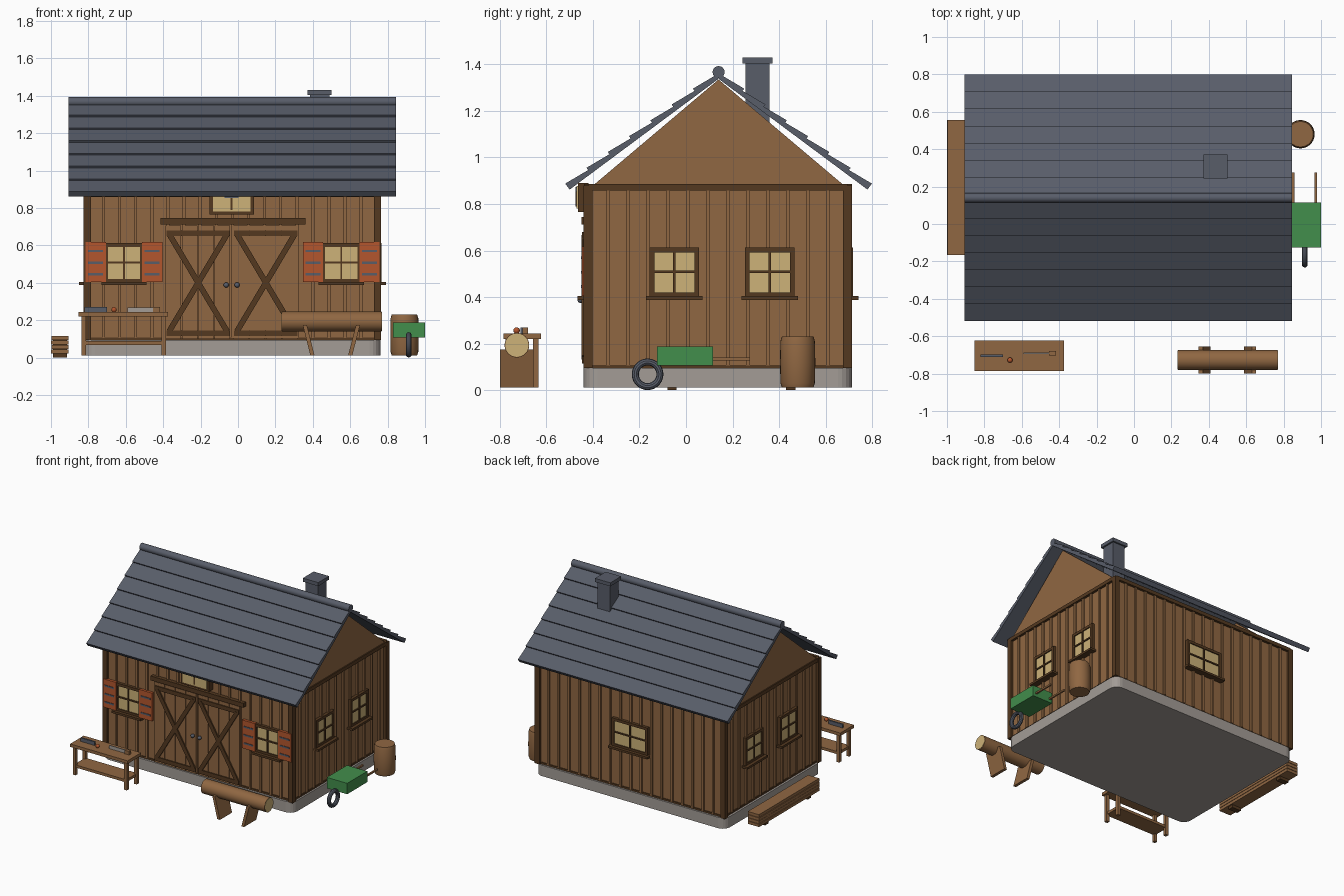
import bpy, bmesh, math
from mathutils import Vector, Matrix

if "Cube" in bpy.data.objects:
    bpy.data.objects.remove(bpy.data.objects["Cube"])

def material(name, rgb):
    m = bpy.data.materials.new(name)
    lin = [((c / 255 + 0.055) / 1.055) ** 2.4 for c in rgb]
    m.diffuse_color = (*lin, 1)
    m.use_nodes = True
    m.node_tree.nodes["Principled BSDF"].inputs["Base Color"].default_value = m.diffuse_color
    return m

WOOD = material("brown wood", (144, 103, 66))
DARK = material("dark wood trim", (84, 57, 32))
SLATE = material("slate grey", (88, 93, 105))
CREAM = material("warm cream", (205, 178, 120))
RUST = material("rust orange", (180, 86, 45))
GREEN = material("green paint", (66, 142, 76))
STONE = material("pale stone", (163, 156, 150))

def finish(name, bm, mat, smooth=False):
    bmesh.ops.recalc_face_normals(bm, faces=bm.faces)
    me = bpy.data.meshes.new(name)
    bm.to_mesh(me)
    bm.free()
    me.materials.append(mat)
    ob = bpy.data.objects.new(name, me)
    bpy.context.collection.objects.link(ob)
    if smooth:
        bpy.context.view_layer.objects.active = ob
        ob.select_set(True)
        bpy.ops.object.shade_smooth_by_angle(angle=math.radians(35))
        ob.select_set(False)
    return ob

def add_box(bm, b):
    x0, x1, y0, y1, z0, z1 = b
    M = Matrix.Translation(((x0 + x1) / 2, (y0 + y1) / 2, (z0 + z1) / 2)) @ Matrix.Diagonal((abs(x1 - x0), abs(y1 - y0), abs(z1 - z0), 1))
    bmesh.ops.create_cube(bm, size=1, matrix=M)

def boxes(name, mat, *bs):
    bm = bmesh.new()
    for b in bs:
        add_box(bm, b)
    return finish(name, bm, mat)

def prism(name, mat, pts, axis, a, b):
    """Extrude a 2D profile along x (points are y,z) or y (points are x,z)."""
    bm = bmesh.new()
    f = bm.faces.new([bm.verts.new((a, p, q) if axis == 'x' else (p, a, q)) for p, q in pts])
    r = bmesh.ops.extrude_face_region(bm, geom=[f])
    d = Vector((b - a, 0, 0)) if axis == 'x' else Vector((0, b - a, 0))
    bmesh.ops.translate(bm, vec=d, verts=[v for v in r['geom'] if isinstance(v, bmesh.types.BMVert)])
    return finish(name, bm, mat)

def rod_x(name, mat, x0, x1, y, z, r, seg=24):
    bm = bmesh.new()
    M = Matrix.Translation(((x0 + x1) / 2, y, z)) @ Matrix.Rotation(math.pi / 2, 4, 'Y')
    bmesh.ops.create_cone(bm, cap_ends=True, segments=seg, radius1=r, radius2=r, depth=x1 - x0, matrix=M)
    return finish(name, bm, mat, True)

def ball(name, mat, loc, r):
    bm = bmesh.new()
    bmesh.ops.create_uvsphere(bm, u_segments=16, v_segments=10, radius=r, matrix=Matrix.Translation(loc))
    return finish(name, bm, mat, True)

# ---- building shell ----
XL, XR, YF, YB, YC = -0.805, 0.745, -0.42, 0.695, 0.14

def on_wall(side, u0, u1, z0, z1, d0, d1):
    """Box on a wall: u runs along it, d points outward."""
    return {'front': (u0, u1, YF - d1, YF - d0, z0, z1), 'back': (u0, u1, YB + d0, YB + d1, z0, z1),
            'right': (XR + d0, XR + d1, u0, u1, z0, z1), 'left': (XL - d1, XL - d0, u0, u1, z0, z1)}[side]

bm = bmesh.new()
add_box(bm, (-0.825, 0.763, -0.44, 0.713, 0.012, 0.094))
vertical = [e for e in bm.edges if abs(e.verts[0].co.z - e.verts[1].co.z) > 0.01]
bmesh.ops.bevel(bm, geom=vertical, offset=0.06, segments=5, affect='EDGES', profile=0.5)
finish("foundation", bm, STONE)
boxes("walls", WOOD, (XL, XR, YF, YB, 0.09, 0.88))
for nm, x in (("left_gable", XL - 0.01), ("right_gable", XR - 0.01)):
    prism(nm, WOOD, [(YC - 0.545, 0.875), (YC + 0.545, 0.875), (YC, 1.335)], 'x', x, x + 0.02)
boxes("corner_posts", DARK, *[(x, x + 0.038, y, y + 0.038, 0.094, 0.88) for x in (-0.825, 0.727) for y in (-0.44, 0.675)])
for side in ('front', 'back', 'left', 'right'):
    lo, hi = (XL, XR) if side in ('front', 'back') else (YF, YB)
    n = round((hi - lo) / 0.085)
    boxes(side + "_battens", WOOD, *[on_wall(side, lo + (hi - lo) * i / n - 0.008, lo + (hi - lo) * i / n + 0.008, 0.105, 0.865, -0.005, 0.012)
                                     for i in range(1, n)])
    boxes(side + "_wall_trim", DARK, on_wall(side, lo, hi, 0.858, 0.885, -0.005, 0.018), on_wall(side, lo, hi, 0.095, 0.108, -0.005, 0.006))

# ---- roof with stepped courses ----
eave, ridge = Vector((YC - 0.64, 0.862)), Vector((YC, 1.338))
d = (ridge - eave).normalized()
nrm = Vector((-d.y, d.x))
profile = [ridge, eave]
for i in range(7):
    profile.append(eave.lerp(ridge, i / 7) + nrm * 0.032)
    profile.append(eave.lerp(ridge, (i + 1) / 7) + nrm * 0.020)
for nm, s in (("front_roof", 1), ("back_roof", -1)):
    prism(nm, SLATE, [(YC + s * (p.x - YC), p.y) for p in profile], 'x', -0.905, 0.845)
rod_x("ridge_cap", SLATE, -0.905, 0.845, YC, 1.367, 0.026, 16)
boxes("chimney", SLATE, (0.385, 0.488, 0.255, 0.36, 1.1, 1.41), (0.372, 0.5, 0.243, 0.372, 1.403, 1.43))

# ---- windows ----
def window(name, side, c, w):
    h, z0, z1, t = w / 2, 0.40, 0.612, 0.02
    boxes(name + "_panes", CREAM, on_wall(side, c - h + 0.01, c + h - 0.01, z0, z1 - 0.01, 0, 0.014))
    bars = [(c - h, c - h + t, z0, z1), (c + h - t, c + h, z0, z1), (c - h, c + h, z1 - t, z1), (c - h, c + h, z0, z0 + t),
            (c - 0.005, c + 0.005, z0, z1), (c - h, c + h, 0.504, 0.514)]
    boxes(name + "_frame", DARK, *[on_wall(side, *b, 0, 0.022) for b in bars])
    boxes(name + "_sill", DARK, on_wall(side, c - h - 0.015, c + h + 0.015, 0.388, 0.404, 0, 0.046))

for side in ('left', 'right'):
    for c in (-0.05, 0.36):
        window(side + "_window", side, c, 0.212)
window("back_window", 'back', -0.03, 0.30)
for c in (-0.61, 0.552):
    window("front_window", 'front', c, 0.212)
    for s in (-1, 1):
        m = c + s * 0.151
        boxes("shutter", RUST, on_wall('front', m - 0.054, m + 0.054, 0.404, 0.617, 0.008, 0.028))
        boxes("shutter_slats", SLATE, *[on_wall('front', m - 0.04, m + 0.04, z - 0.006, z + 0.006, 0.02, 0.032) for z in (0.445, 0.507, 0.569)])

# ---- double door with crossed braces ----
def brace(name, p, q, w):
    p, q = Vector(p), Vector(q)
    k = (q - p).normalized()
    k = Vector((-k.y, k.x)) * w / 2
    prism(name, DARK, [p + k, q + k, q - k, p - k], 'y', YF - 0.03, YF - 0.015)

for x0, x1 in ((-0.388, -0.038), (-0.026, 0.324)):
    pw = (x1 - x0) / 4
    boxes("door_planks", WOOD, *[on_wall('front', x0 + i * pw, x0 + (i + 1) * pw - 0.004, 0.10, 0.705, 0, 0.02) for i in range(4)])
    boxes("door_rails", DARK, on_wall('front', x0 + 0.005, x1 - 0.005, 0.65, 0.68, 0.015, 0.028),
          on_wall('front', x0 + 0.005, x1 - 0.005, 0.115, 0.145, 0.015, 0.028))
    brace("door_brace", (x0 + 0.02, 0.14), (x1 - 0.02, 0.66), 0.03)
    brace("door_brace", (x0 + 0.02, 0.66), (x1 - 0.02, 0.14), 0.03)
boxes("door_gap", DARK, on_wall('front', -0.038, -0.026, 0.10, 0.705, 0, 0.008))
boxes("door_header", DARK, on_wall('front', -0.415, 0.36, 0.712, 0.745, 0, 0.03))
for x in (-0.063, -0.005):
    ball("door_knob", SLATE, (x, YF - 0.032, 0.388), 0.014)

# ---- hanging board above the door ----
boxes("hanging_board", DARK, on_wall('front', -0.152, 0.085, 0.765, 0.89, 0.0, 0.045))
boxes("board_face", CREAM, on_wall('front', -0.134, 0.067, 0.78, 0.878, 0.04, 0.05))
boxes("board_hammer_handle", DARK, on_wall('front', -0.039, -0.029, 0.79, 0.86, 0.045, 0.054))
boxes("board_hammer_head", SLATE, on_wall('front', -0.072, 0.004, 0.852, 0.874, 0.045, 0.056))

# ---- workbench and tools ----
boxes("bench_top", WOOD, (-0.853, -0.373, -0.785, -0.623, 0.22, 0.243))
boxes("bench_legs", WOOD, *[(x, x + 0.024, y, y + 0.024, 0.012, 0.222) for x in (-0.838, -0.41) for y in (-0.775, -0.657)])
boxes("bench_shelf", WOOD, (-0.83, -0.395, -0.77, -0.638, 0.068, 0.088))
boxes("bench_plane", SLATE, (-0.82, -0.70, -0.711, -0.699, 0.243, 0.27))
boxes("saw_blade", STONE, (-0.59, -0.45, -0.694, -0.688, 0.243, 0.268))
boxes("saw_handle", WOOD, (-0.455, -0.418, -0.702, -0.68, 0.243, 0.27))
ball("bench_knob", RUST, (-0.663, -0.728, 0.256), 0.014)

# ---- log on two slanted stands ----
rod_x("log", WOOD, 0.235, 0.768, -0.727, 0.193, 0.053)
for x0, x1 in ((0.235, 0.768),):
    rod_x("log_cut_ends", CREAM, x0 - 0.002, x1 + 0.002, -0.727, 0.193, 0.050)
for top, foot in ((0.357, 0.398), (0.642, 0.60)):
    prism("log_stand", WOOD, [(top - 0.011, 0.175), (top + 0.011, 0.175), (foot + 0.011, 0.012), (foot - 0.011, 0.012)], 'y', -0.80, -0.655)

# ---- wheelbarrow ----
boxes("barrow_tray", GREEN, (0.83, 1.0, -0.125, 0.115, 0.106, 0.188))
boxes("barrow_handles", WOOD, *[(x - 0.006, x + 0.006, 0.09, 0.275, 0.128, 0.14) for x in (0.852, 0.972)])
bpy.ops.mesh.primitive_torus_add(location=(0.913, -0.165, 0.068), rotation=(0, math.pi / 2, 0), major_radius=0.053,
                                 minor_radius=0.015, major_segments=28, minor_segments=10)
wheel = bpy.context.object
wheel.name = "barrow_wheel"
wheel.data.materials.append(SLATE)
bpy.ops.object.shade_smooth_by_angle()
wheel.select_set(False)

# ---- barrel, softly rounded at both ends ----
bm = bmesh.new()
rings = [(0.068, 0.012), (0.074, 0.03), (0.076, 0.12), (0.074, 0.21), (0.068, 0.23)]
loops = [[bm.verts.new((0.89 + r * math.cos(a * math.pi / 14), 0.48 + r * math.sin(a * math.pi / 14), z)) for a in range(28)] for r, z in rings]
for lo, hi in zip(loops, loops[1:]):
    for i in range(28):
        bm.faces.new((lo[i], lo[(i + 1) % 28], hi[(i + 1) % 28], hi[i]))
bm.faces.new(loops[0])
bm.faces.new(loops[-1])
finish("barrel", bm, WOOD, True)

# ---- lumber stack ----
boxes("lumber_stack", WOOD, *[(-1.0 + 0.002 * (i % 2), -0.905, -0.165, 0.555, 0.022 + i * 0.024, 0.043 + i * 0.024) for i in range(4)])
boxes("lumber_spacers", DARK, *[(-0.99, -0.915, y, y + 0.04, 0.0, 0.11) for y in (-0.08, 0.43)])
